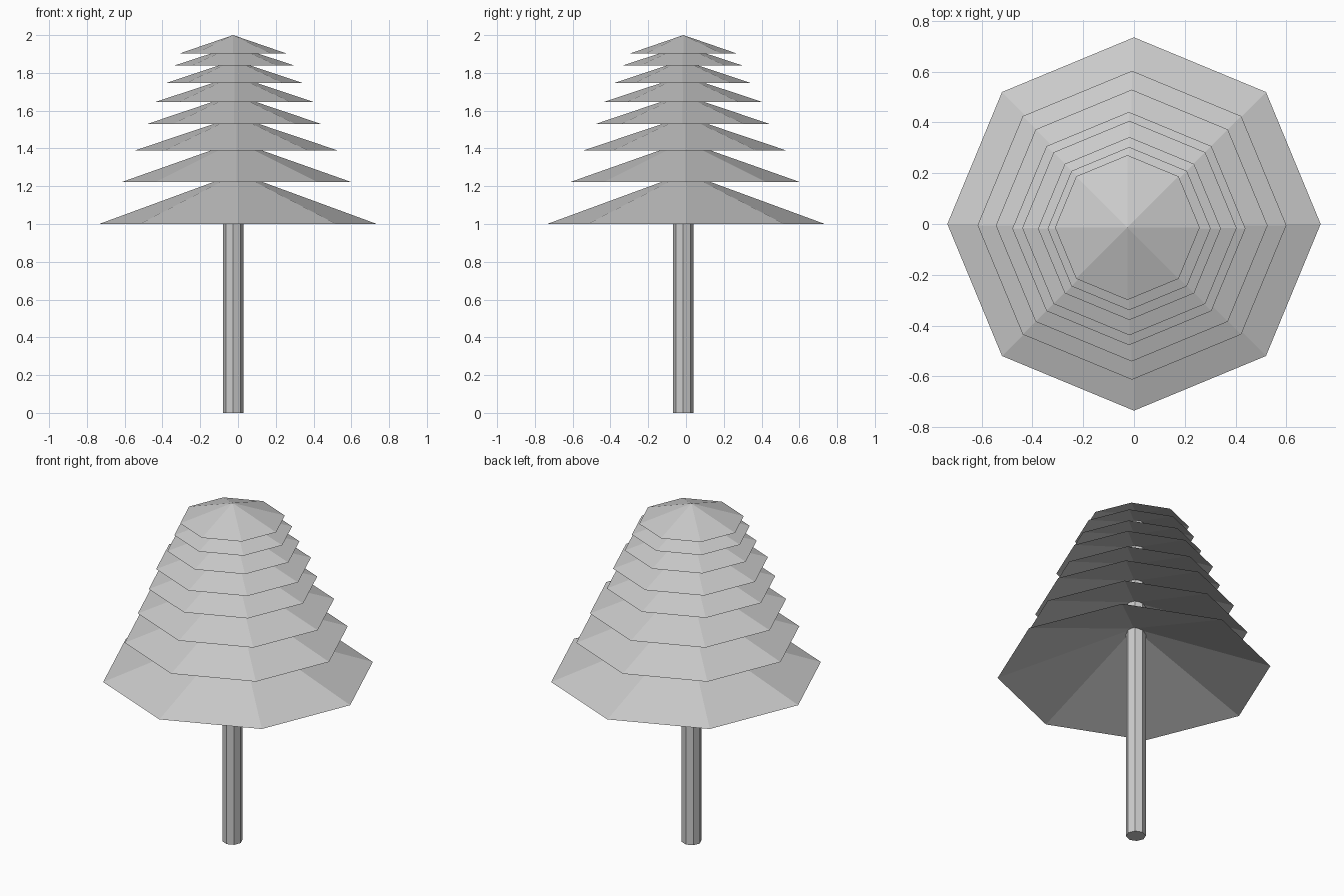
import bpy
import bmesh
from math import cos, sin, pi

cube = bpy.data.objects.get("Cube")
if cube:
    bpy.data.objects.remove(cube, do_unlink=True)

SIDES = 8

# Plain grey for the whole tree
grey = bpy.data.materials.new("plain_grey")
grey.use_nodes = True
colour = (0.6, 0.6, 0.6, 1)
grey.diffuse_color = colour
grey.node_tree.nodes["Principled BSDF"].inputs["Base Color"].default_value = colour


def ring(bm, x, y, z, radius):
    return [bm.verts.new((x + radius * cos(2 * pi * i / SIDES),
                          y + radius * sin(2 * pi * i / SIDES), z))
            for i in range(SIDES)]


def finish(name, bm):
    mesh = bpy.data.meshes.new(name)
    bm.to_mesh(mesh)
    bm.free()
    mesh.materials.append(grey)
    obj = bpy.data.objects.new(name, mesh)
    bpy.context.collection.objects.link(obj)
    return obj


def branch_tier(name, x, y, z, radius, height):
    """Open-bottomed faceted cone."""
    bm = bmesh.new()
    rim = ring(bm, x, y, z, radius)
    tip = bm.verts.new((x, y, z + height))
    for i in range(SIDES):
        bm.faces.new((rim[i], rim[(i + 1) % SIDES], tip))
    return finish(name, bm)


def trunk(x, y, radius, height):
    bm = bmesh.new()
    low = ring(bm, x, y, 0, radius)
    high = ring(bm, x, y, height, radius)
    for i in range(SIDES):
        j = (i + 1) % SIDES
        bm.faces.new((low[i], low[j], high[j], high[i]))
    bm.faces.new(low[::-1])
    bm.faces.new(high)
    return finish("trunk", bm)


# Branch tiers from bottom to top: x, y, rim height, radius, cone height
tiers = [
    (0, 0, 1.0, 0.735, 0.27),
    (-0.008, -0.005, 1.222, 0.608, 0.215),
    (-0.009, -0.006, 1.39, 0.535, 0.18),
    (-0.02, -0.018, 1.53, 0.459, 0.155),
    (-0.018, -0.016, 1.645, 0.422, 0.14),
    (-0.018, -0.018, 1.747, 0.36, 0.12),
    (-0.019, -0.018, 1.838, 0.321, 0.105),
    (-0.026, -0.014, 1.902, 0.285, 0.098),
]
for n, tier in enumerate(tiers, 1):
    branch_tier(f"branch_tier_{n}", *tier)

trunk(-0.026, -0.015, 0.054, 1.96)
